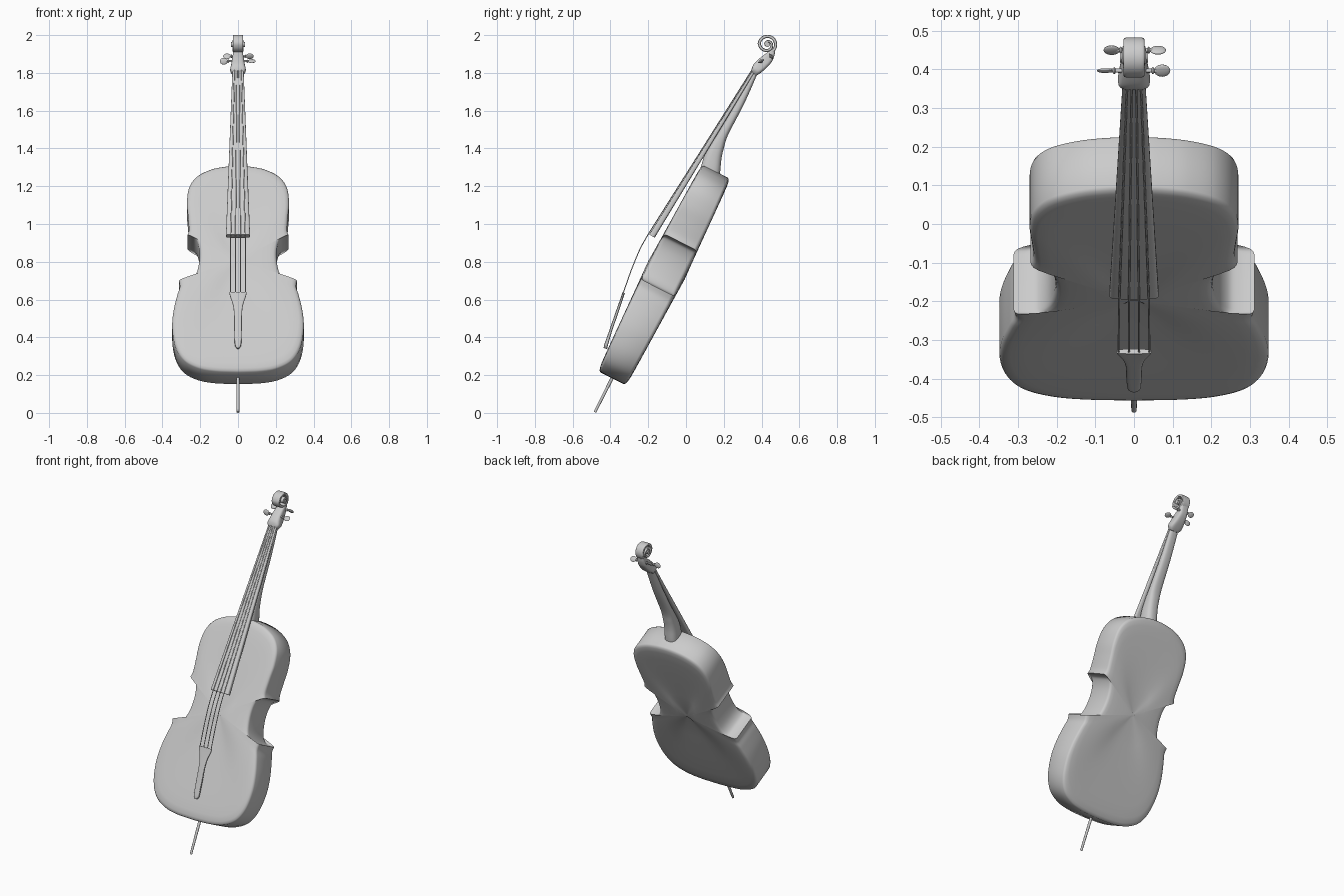
import bpy, bmesh
from math import sin, cos, pi, radians, copysign
from mathutils import Matrix, Vector

if "Cube" in bpy.data.objects:
    bpy.data.objects.remove(bpy.data.objects["Cube"])

TILT = radians(26.75)
FRAME = Matrix.Translation((0, -0.484, 0)) @ Matrix.Rotation(-TILT, 4, 'X')


def catmull(pts, n):
    """Smooth path through tuples of any length."""
    p = [pts[0]] + list(pts) + [pts[-1]]
    out = []
    for i in range(1, len(p) - 2):
        for k in range(n):
            t = k / n
            out.append(tuple(0.5 * (2*b + (c-a)*t + (2*a-5*b+4*c-d)*t*t + (3*b-a-3*c+d)*t**3)
                             for a, b, c, d in zip(p[i-1], p[i], p[i+1], p[i+2])))
    return out + [tuple(pts[-1])]


def finish(bm, name, angle=35):
    bmesh.ops.recalc_face_normals(bm, faces=bm.faces)
    me = bpy.data.meshes.new(name)
    bm.to_mesh(me)
    bm.free()
    ob = bpy.data.objects.new(name, me)
    bpy.context.collection.objects.link(ob)
    bpy.ops.object.select_all(action='DESELECT')
    ob.select_set(True)
    bpy.context.view_layer.objects.active = ob
    bpy.ops.object.shade_smooth_by_angle(angle=radians(angle))
    return ob


def skin(rings, name, angle=35):
    """Bridge equal closed rings of points and cap both ends."""
    bm = bmesh.new()
    vs = [[bm.verts.new(p) for p in r] for r in rings]
    n = len(vs[0])
    for a, b in zip(vs, vs[1:]):
        for i in range(n):
            bm.faces.new((a[i], a[(i+1) % n], b[(i+1) % n], b[i]))
    bm.faces.new(vs[0])
    bm.faces.new(vs[-1])
    return finish(bm, name, angle)


def loft(name, sections, power=0.6, smooth=6, n=28):
    """Sections: front y,z, back y,z, half width in x."""
    rings = []
    for yf, zf, yb, zb, hw in (catmull(sections, smooth) if smooth > 1 else sections):
        ring = []
        for i in range(n):
            a = 2*pi*(i + 0.5)/n
            c = copysign(abs(cos(a))**power, cos(a))
            s = copysign(abs(sin(a))**power, sin(a))
            ring.append((hw*c, (yf+yb)/2 + s*(yb-yf)/2, (zf+zb)/2 + s*(zb-zf)/2))
        rings.append(ring)
    return skin(rings, name)


# body: half outline (x, along the axis) in three bouts, mirrored
lower = [(0, .205), (.12, .21), (.21, .228), (.285, .272), (.33, .35), (.348, .46),
         (.342, .56), (.322, .655), (.308, .705), (.312, .742)]
waist = [(.312, .742), (.275, .742), (.243, .753), (.217, .795), (.204, .87),
         (.207, .94), (.224, .99), (.245, 1.006), (.268, 1.012)]
upper = [(.268, 1.012), (.26, 1.045), (.264, 1.12), (.27, 1.21), (.258, 1.30),
         (.215, 1.366), (.14, 1.408), (.06, 1.426), (0, 1.43)]
half = catmull(lower, 6)[:-1] + catmull(waist, 6)[:-1] + catmull(upper, 6)
outline = half + [(-x, w) for x, w in half[-2:0:-1]]


def body_ring(scale, depth, side):
    ring = []
    for x, w in outline:
        arch = 0.012 * sin(pi * (w - .2) / 1.235)
        ring.append((x*scale, side*(depth + arch), .85 + (w - .85)*scale))
    return ring


plate = [(.02, .096), (.3, .095), (.6, .092), (.82, .089), (.92, .086),
         (.97, .082), (.99, .076), (1, .068)]
rings = [body_ring(s, d, -1) for s, d in plate] + [body_ring(s, d, 1) for s, d in plate[::-1]]
skin(rings, "body", 40).matrix_world = FRAME

# end pin
bm = bmesh.new()
bmesh.ops.create_cone(bm, cap_ends=True, segments=20, radius1=.007, radius2=.009, depth=.23,
                      matrix=Matrix.Translation((0, 0, .119)))
finish(bm, "end_pin").matrix_world = FRAME

# fingerboard
loft("fingerboard", [(-.195, .945, -.166, .927, .064), (.35, 1.812, .364, 1.803, .03)],
     power=.4, smooth=1)

# neck with heel
loft("neck", [(.072, 1.28, .176, 1.235, .042), (.085, 1.325, .182, 1.285, .042),
              (.10, 1.37, .188, 1.345, .04), (.13, 1.425, .200, 1.40, .038),
              (.18, 1.50, .224, 1.474, .036), (.265, 1.645, .306, 1.632, .032),
              (.350, 1.80, .374, 1.785, .028)], power=.75)

# pegbox
loft("pegbox", [(.346, 1.806, .374, 1.786, .030), (.349, 1.826, .395, 1.800, .041),
                (.360, 1.848, .428, 1.828, .037), (.393, 1.880, .455, 1.860, .031),
                (.430, 1.908, .468, 1.892, .027), (.448, 1.925, .472, 1.915, .026)], power=.55)

# scroll: spiral band around an eye
CY, CZ = .431, 1.950
scroll = []
for i in range(61):
    a = radians(-55 + 655*i/60)
    f = max(0, (i/60 - .35)/.65)
    r = .052 - .040*f**.75
    t = .017 - .006*f
    scroll.append((CY + (r-t)*cos(a), CZ + (r-t)*sin(a), CY + r*cos(a), CZ + r*sin(a), .027 + .007*f))
loft("scroll", scroll, power=.4, smooth=1)
bm = bmesh.new()
bmesh.ops.create_cone(bm, cap_ends=True, segments=24, radius1=.013, radius2=.013, depth=.072,
                      matrix=Matrix.Translation((0, CY, CZ)) @ Matrix.Rotation(pi/2, 4, 'Y'))
finish(bm, "scroll_eye")

# pegs: tapered shaft, collar and flat oval head
for name, side, y, z, hx, turn in (("upper_left", -1, .45, 1.888, .058, 50),
                                   ("upper_right", 1, .45, 1.888, .062, -55),
                                   ("lower_left", -1, .397, 1.862, .075, 88),
                                   ("lower_right", 1, .397, 1.862, .073, 30)):
    bm = bmesh.new()
    place = Matrix.Translation((0, y, z)) @ Matrix.Rotation(side*pi/2, 4, 'Y')
    bmesh.ops.create_cone(bm, cap_ends=True, segments=14, radius1=.006, radius2=.005, depth=hx,
                          matrix=place @ Matrix.Translation((0, 0, hx/2)))
    bmesh.ops.create_uvsphere(bm, u_segments=14, v_segments=8, radius=.009,
                              matrix=place @ Matrix.Translation((0, 0, hx - .024))
                              @ Matrix.Diagonal((1, 1, .5, 1)))
    bmesh.ops.create_uvsphere(bm, u_segments=20, v_segments=12, radius=1,
                              matrix=Matrix.Translation((side*hx, y, z))
                              @ Matrix.Rotation(radians(turn), 4, 'X')
                              @ Matrix.Diagonal((.021, .018, .006, 1)))
    finish(bm, "peg_" + name)

# tailpiece
loft("tailpiece", [(-.336, .640, -.324, .634, .046), (-.343, .618, -.331, .612, .041),
                   (-.358, .575, -.345, .569, .027), (-.376, .525, -.362, .519, .021),
                   (-.405, .440, -.391, .434, .020), (-.430, .370, -.412, .362, .017),
                   (-.435, .352, -.416, .344, .011), (-.436, .344, -.420, .338, .004)], power=.5)

# strings: nut, along the fingerboard, over its end, down to the tailpiece
for i, k in enumerate((-3, -1, 1, 3)):
    path = [(k*.006, .357, 1.826), (k*.0062, .344, 1.808), (k*.0095, .075, 1.381),
            (k*.0128, -.198, .949), (k*.0130, -.243, .868), (k*.0132, -.290, .755),
            (k*.0132, -.333, .632)]
    cu = bpy.data.curves.new("string", 'CURVE')
    cu.dimensions = '3D'
    cu.bevel_depth = .0025
    cu.bevel_resolution = 2
    cu.use_fill_caps = True
    pts = path[:3] + catmull(path[3:], 5)
    sp = cu.splines.new('POLY')
    sp.points.add(len(pts) - 1)
    for p, co in zip(sp.points, pts):
        p.co = (*co, 1)
    bpy.context.collection.objects.link(bpy.data.objects.new("string_%d" % (i+1), cu))
